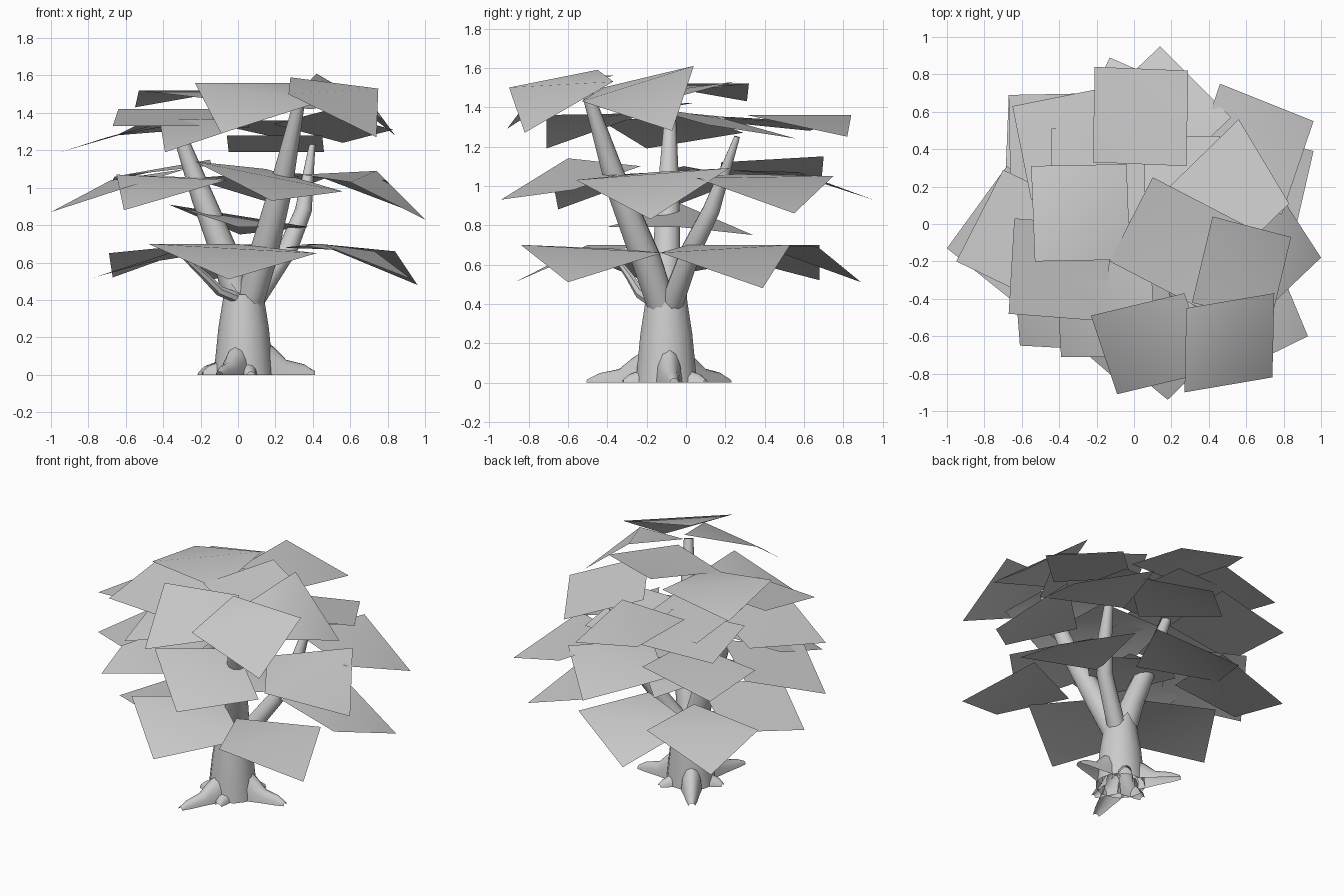
import bpy
import bmesh
import math
from mathutils import Vector

default = bpy.data.objects.get("Cube")
if default:
    bpy.data.objects.remove(default, do_unlink=True)

# One plain grey for bark and foliage
grey = bpy.data.materials.new("plain_grey")
grey.use_nodes = True
colour = (0.6, 0.6, 0.6, 1)
grey.diffuse_color = colour
shader = next(n for n in grey.node_tree.nodes if n.type == 'BSDF_PRINCIPLED')
shader.inputs["Base Color"].default_value = colour
shader.inputs["Roughness"].default_value = 0.8


def finish(bm, name, recalc=True):
    """Turn a bmesh into a named, smooth-shaded, coloured object."""
    if recalc:
        bmesh.ops.recalc_face_normals(bm, faces=bm.faces)
    mesh = bpy.data.meshes.new(name)
    bm.to_mesh(mesh)
    bm.free()
    mesh.materials.append(grey)
    obj = bpy.data.objects.new(name, mesh)
    bpy.context.scene.collection.objects.link(obj)
    bpy.ops.object.select_all(action='DESELECT')
    obj.select_set(True)
    bpy.context.view_layer.objects.active = obj
    bpy.ops.object.shade_smooth_by_angle(angle=math.radians(45))


def bridge(bm, rings, closed=True):
    """Join neighbouring rows of vertices with quads."""
    count = len(rings[0])
    for low, high in zip(rings, rings[1:]):
        for k in range(count if closed else count - 1):
            n = (k + 1) % count
            bm.faces.new((low[k], low[n], high[n], high[k]))


def tube(name, path, radii, sides=10):
    """Sweep a tapering ring along a path and close its far end."""
    bm = bmesh.new()
    points = [Vector(p) for p in path]
    rings = []
    for i, (point, radius) in enumerate(zip(points, radii)):
        ahead = points[min(i + 1, len(points) - 1)]
        behind = points[max(i - 1, 0)]
        turn = Vector((0, 0, 1)).rotation_difference(ahead - behind)
        ring = []
        for k in range(sides):
            angle = math.tau * k / sides
            offset = Vector((math.cos(angle), math.sin(angle), 0)) * radius
            ring.append(bm.verts.new(point + turn @ offset))
        rings.append(ring)
    bridge(bm, rings)
    bm.faces.new(rings[-1])
    finish(bm, name)


def root(name, start, end, rise):
    """Low arched ridge that runs out from the trunk, open underneath."""
    bm = bmesh.new()
    across = (end - start).normalized().cross(Vector((0, 0, 1)))
    rows = []
    for along, width, lift in ((0.25, 0.07, 1), (0.42, 0.065, 0.75),
                               (0.6, 0.05, 0.4), (0.85, 0.035, 0.28),
                               (1, 0.02, 0.1)):
        row = []
        for k in range(7):
            angle = math.pi * k / 6
            row.append(bm.verts.new(start.lerp(end, along)
                                    + across * width * math.cos(angle)
                                    + Vector((0, 0, rise * lift * math.sin(angle)))))
        rows.append(row)
    bridge(bm, rows, closed=False)
    finish(bm, name)


def leaf_card(name, tip, left, right, inner_z):
    """Four-cornered sheet, creased from its left to its right corner."""
    tip, left, right = Vector(tip), Vector(left), Vector(right)
    inner = left + right - tip
    inner.z = inner_z
    bm = bmesh.new()
    t, l, i, r = [bm.verts.new(co) for co in (tip, left, inner, right)]
    bm.faces.new((t, l, r))
    bm.faces.new((l, i, r))
    finish(bm, name, recalc=False)


# Trunk
heart = Vector((0.03, -0.1, 0))
trunk_path = [heart + Vector((0, 0, z)) for z in (0, 0.1, 0.25, 0.42)]
tube("trunk", trunk_path, (0.16, 0.15, 0.135, 0.108), sides=14)

# Torn bark collar where the boughs leave the trunk
bm = bmesh.new()
sides = 14
lower, upper = [], []
for k in range(sides):
    angle = math.tau * k / sides
    around = Vector((math.cos(angle), math.sin(angle), 0))
    lower.append(bm.verts.new(heart + around * 0.11 + Vector((0, 0, 0.4))))
    height = 0.49 if k % 3 == 0 else 0.43
    upper.append(bm.verts.new(heart + around * 0.105 + Vector((0, 0, height))))
bridge(bm, [lower, upper])
finish(bm, "bark_collar")

# Boughs
tube("front_bough", [(0.06, -0.12, 0.38), (0.13, -0.2, 0.62),
                     (0.23, -0.35, 1), (0.33, -0.5, 1.47)],
     (0.075, 0.078, 0.062, 0.03))
tube("right_bough", [(0.01, -0.1, 0.38), (-0.06, -0.1, 0.62),
                     (-0.19, -0.09, 0.95), (-0.34, -0.08, 1.36)],
     (0.08, 0.075, 0.06, 0.03))
tube("back_bough", [(0.07, -0.08, 0.38), (0.27, 0.03, 0.68),
                    (0.35, 0.13, 0.88), (0.4, 0.26, 1.25)],
     (0.06, 0.052, 0.045, 0.015))
tube("low_twig", [(0, -0.17, 0.41), (-0.1, -0.23, 0.45),
                  (-0.18, -0.28, 0.53), (-0.3, -0.36, 0.64)],
     (0.03, 0.028, 0.022, 0.012), sides=7)

# Roots: end point and height at the trunk
roots = [(-0.1, -0.5, 0.17), (0.41, -0.06, 0.2), (-0.2, 0.22, 0.18),
         (0.07, -0.32, 0.15), (-0.19, -0.14, 0.17), (0.14, 0.1, 0.15)]
for number, (x, y, rise) in enumerate(roots):
    root(f"root_{number}", heart, Vector((x, y, 0)), rise)

# Foliage sheets: tip, left corner, right corner, inner height
crown = [
    ((-.55, .31, 1.43), (-.53, -.2, 1.52), (-.04, .32, 1.52), 1.46),
    ((-.09, -.91, 1.29), (.41, -.79, 1.45), (-.23, -.49, 1.56), 1.56),
    ((.74, -.82, 1.27), (.75, -.37, 1.53), (.27, -.9, 1.5), 1.59),
    ((.84, -.07, 1.28), (.42, .04, 1.61), (.73, -.53, 1.43), 1.5),
    ((.56, .56, 1.24), (.19, .2, 1.34), (.83, .11, 1.31), 1.41),
    ((.1, .25, 1.53), (-.13, -.2, 1.47), (.62, -.02, 1.46), 1.42),
]
under_crown = [
    ((-.39, -.71, 1.19), (.12, -.71, 1.36), (-.42, -.2, 1.37), 1.37),
    ((-.67, -.48, 1.33), (-.15, -.52, 1.33), (-.64, .03, 1.42), 1.42),
    ((.29, .82, 1.25), (-.21, .84, 1.36), (.28, .31, 1.36), 1.36),
    ((-.44, .51, 1.32), (-.44, 0, 1.37), (.06, .52, 1.32), 1.36),
    ((.46, .47, 1.19), (-.05, .47, 1.19), (.45, -.05, 1.28), 1.28),
    ((-.95, -.2, 1.19), (-.47, -.43, 1.33), (-.7, .29, 1.27), 1.36),
    ((-.65, .63, 1.28), (-.55, .13, 1.33), (-.15, .73, 1.32), 1.35),
]
middle_tier = [
    ((-.67, .69, 1.04), (-.66, .17, 1.06), (-.15, .7, 1.15), 1.12),
    ((-1, -.13, .87), (-.6, -.45, 1), (-.68, .31, 1.04), 1.1),
    ((-.61, -.65, .88), (-.06, -.68, 1.04), (-.65, -.13, 1.07), 1.05),
    ((.18, -.94, .93), (.56, -.57, .98), (-.23, -.6, 1.14), 1.1),
    ((1, -.18, .83), (.74, .22, 1.09), (.6, -.56, 1.03), 1.07),
    ((.96, .55, .86), (.46, .75, 1.05), (.79, .05, 1.04), 1.06),
    ((.14, .95, .93), (-.25, .58, 1.05), (.52, .57, 1.07), 1.08),
    ((0, -.4, .79), (.38, -.03, .79), (-.37, -.03, .91), .75),
]
skirt = [
    ((-.67, .68, .52), (-.69, .18, .65), (-.17, .68, .7), .7),
    ((.96, .39, .48), (.43, .53, .7), (.84, -.13, .66), .7),
    ((.93, -.6, .51), (.73, -.12, .66), (.44, -.84, .7), .68),
    ((-.05, -.87, .51), (.42, -.55, .65), (-.48, -.5, .7), .7),
    ((-.77, -.22, .52), (-.34, -.56, .66), (-.48, .24, .6), .67),
    ((-.13, .89, .51), (-.35, .42, .68), (.37, .67, .69), .7),
]
tiers = {"crown_leaf": crown, "under_crown_leaf": under_crown,
         "middle_leaf": middle_tier, "skirt_leaf": skirt}
for tier_name, sheets in tiers.items():
    for number, sheet in enumerate(sheets):
        leaf_card(f"{tier_name}_{number}", *sheet)
